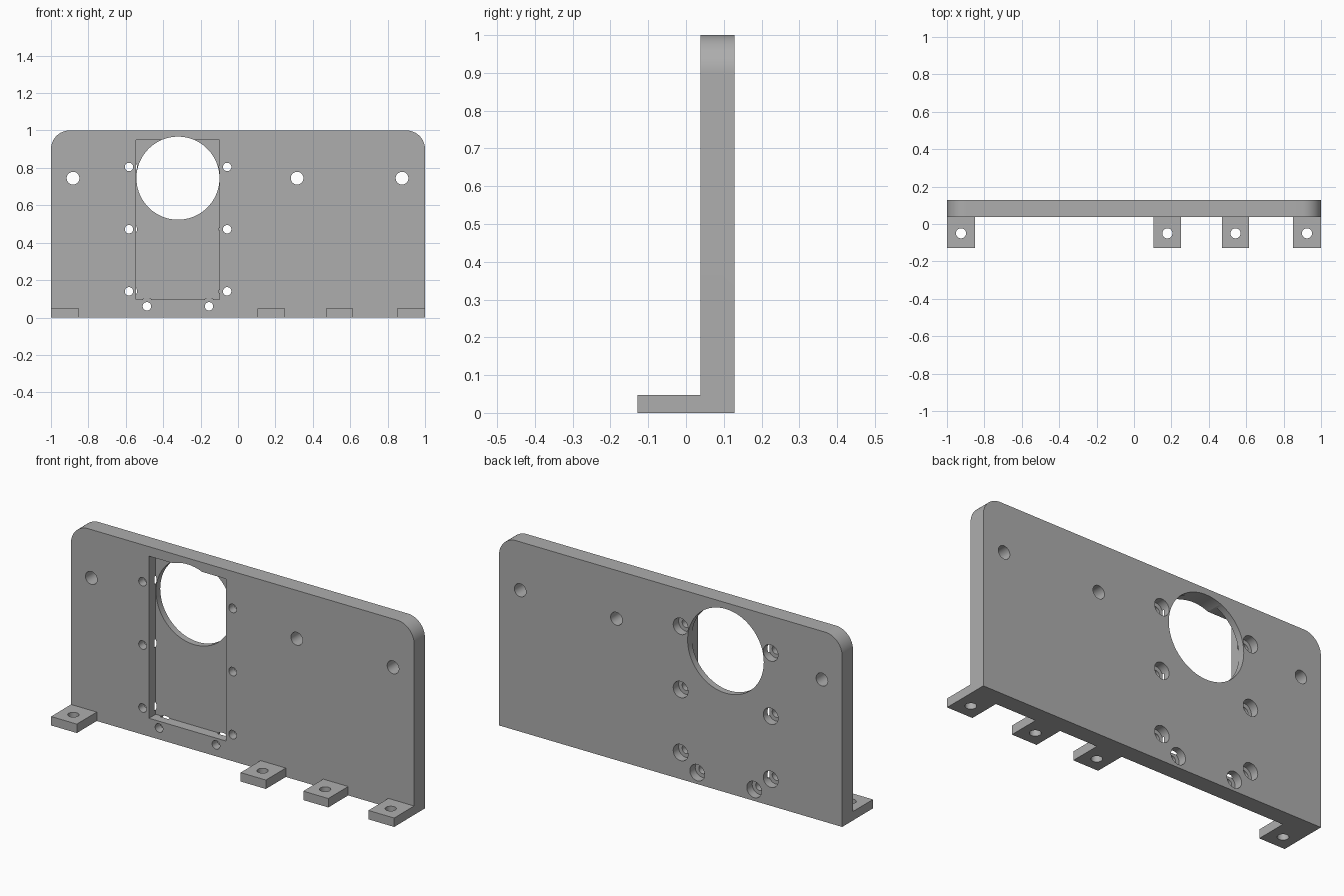
import bpy, bmesh, math
from mathutils import Matrix, Vector

old = bpy.data.objects.get("Cube")
if old:
    bpy.data.objects.remove(old, do_unlink=True)

FRONT, BACK, TAB_FRONT = 0.038, 0.128, -0.128

grey = bpy.data.materials.new("plain grey")
grey.use_nodes = True
grey.diffuse_color = (0.42, 0.42, 0.42, 1)
grey.node_tree.nodes["Principled BSDF"].inputs["Base Color"].default_value = grey.diffuse_color


def add_object(name, bm):
    bmesh.ops.recalc_face_normals(bm, faces=bm.faces)
    mesh = bpy.data.meshes.new(name)
    bm.to_mesh(mesh)
    bm.free()
    mesh.materials.append(grey)
    obj = bpy.data.objects.new(name, mesh)
    bpy.context.collection.objects.link(obj)
    return obj


def box(name, x0, x1, y0, y1, z0, z1):
    bm = bmesh.new()
    size = Matrix.Diagonal((x1 - x0, y1 - y0, z1 - z0, 1))
    middle = Matrix.Translation(((x0 + x1) / 2, (y0 + y1) / 2, (z0 + z1) / 2))
    bmesh.ops.create_cube(bm, size=1, matrix=middle @ size)
    return add_object(name, bm)


def cylinder(name, start, end, radius, sides=40):
    a, b = Vector(start), Vector(end)
    turn = (b - a).to_track_quat('Z', 'Y').to_matrix().to_4x4()
    bm = bmesh.new()
    bmesh.ops.create_cone(bm, cap_ends=True, segments=sides, radius1=radius, radius2=radius,
                          depth=(b - a).length, matrix=Matrix.Translation((a + b) / 2) @ turn)
    return add_object(name, bm)


def combine(target, tool, operation):
    mod = target.modifiers.new(operation.lower(), 'BOOLEAN')
    mod.operation, mod.solver, mod.object = operation, 'EXACT', tool
    bpy.context.view_layer.objects.active = target
    bpy.ops.object.modifier_apply(modifier=mod.name)
    bpy.data.objects.remove(tool, do_unlink=True)


def drill(target, x, z, radius, y0=FRONT - 0.05, y1=BACK + 0.05, sides=40):
    combine(target, cylinder("drill", (x, y0, z), (x, y1, z), radius, sides), 'DIFFERENCE')


# Upright plate with two rounded top corners
radius, steps = 0.1, 16
outline = [(-1, 0), (1, 0)]
for side, first in ((1, 0), (-1, math.pi / 2)):
    for i in range(steps + 1):
        a = first + i / steps * math.pi / 2
        outline.append((side * (1 - radius) + radius * math.cos(a),
                        1 - radius + radius * math.sin(a)))
bm = bmesh.new()
face = bm.faces.new([bm.verts.new((x, FRONT, z)) for x, z in outline])
extruded = bmesh.ops.extrude_face_region(bm, geom=[face])["geom"]
bmesh.ops.translate(bm, vec=(0, BACK - FRONT, 0),
                    verts=[v for v in extruded if isinstance(v, bmesh.types.BMVert)])
plate = add_object("mounting_plate", bm)

# Foot tabs, each with a vertical screw hole
for x0, x1 in ((-1, -0.85), (0.105, 0.252), (0.47, 0.616), (0.85, 1)):
    combine(plate, box("foot_tab", x0, x1, TAB_FRONT, FRONT + 0.04, 0, 0.047), 'UNION')
    x = (x0 + x1) / 2
    combine(plate, cylinder("drill", (x, -0.05, -0.1), (x, -0.05, 0.1), 0.027), 'DIFFERENCE')

# Rectangular front pocket and the large round opening
combine(plate, box("pocket", -0.545, -0.098, FRONT - 0.1, FRONT + 0.055, 0.096, 0.95), 'DIFFERENCE')
drill(plate, -0.321, 0.745, 0.222, sides=96)

# Plain mounting holes
for x in (-0.882, 0.316, 0.877):
    drill(plate, x, 0.745, 0.034)

# Screw holes round the pocket, counterbored from the back
screws = [(x, z) for x in (-0.583, -0.058) for z in (0.14, 0.472, 0.805)]
screws += [(-0.487, 0.06), (-0.155, 0.06)]
for x, z in screws:
    drill(plate, x, z, 0.0225)
    drill(plate, x, z, 0.043, y0=BACK - 0.045)

# Smooth curved walls, sharp edges kept
bpy.ops.object.select_all(action='DESELECT')
plate.select_set(True)
bpy.context.view_layer.objects.active = plate
bpy.ops.object.shade_smooth_by_angle(angle=math.radians(30))
